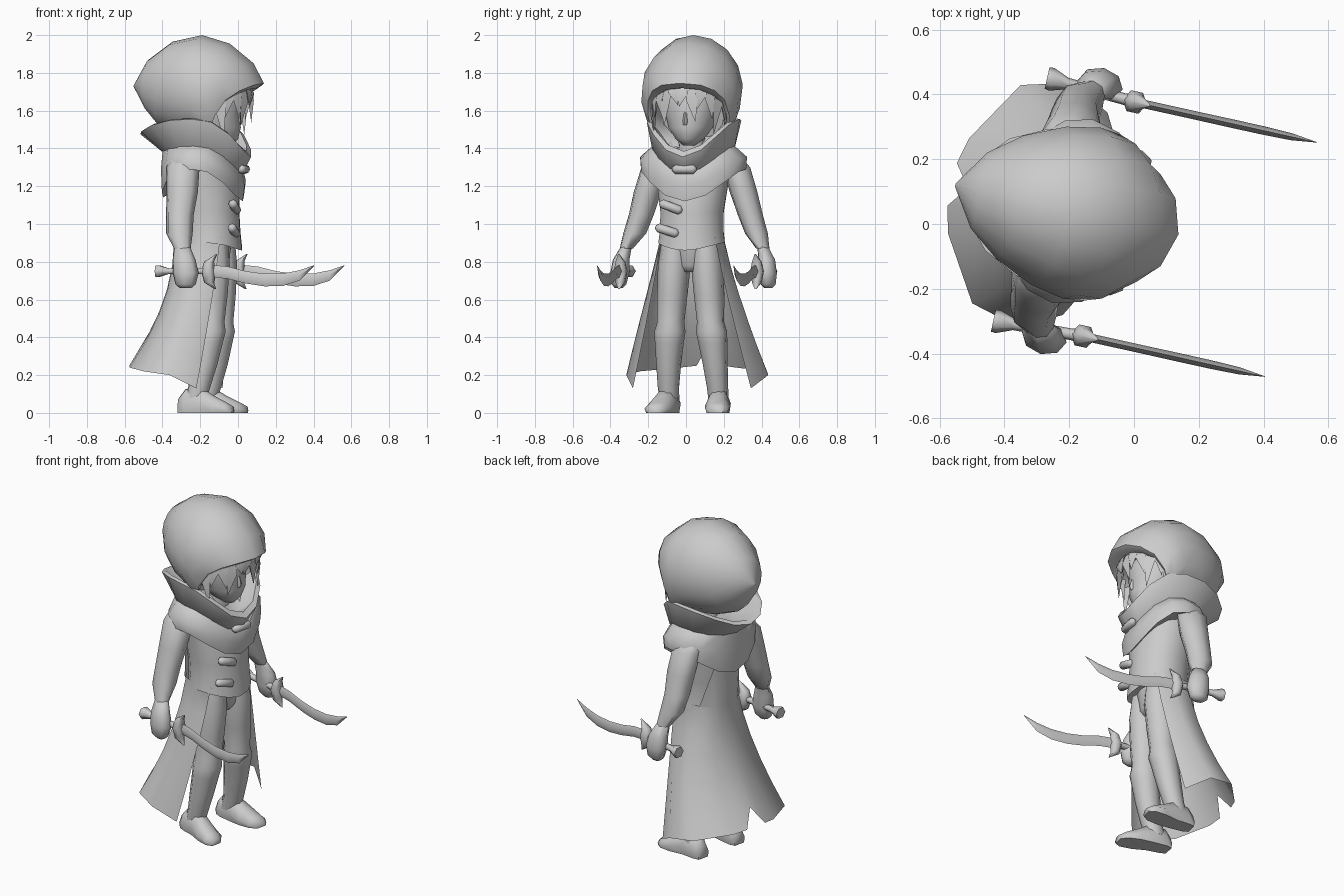
import bpy, bmesh, math
from mathutils import Matrix, Vector

cube = bpy.data.objects.get("Cube")
if cube:
    bpy.data.objects.remove(cube, do_unlink=True)

# The figure faces +x, turned a little
PLACE = Matrix.Translation((-0.19, 0.04, 0)) @ Matrix.Rotation(math.radians(-12.5), 4, 'Z')

GREY = bpy.data.materials.new("plain_grey")
GREY.use_nodes = True
GREY.diffuse_color = (0.6, 0.6, 0.6, 1)
GREY.node_tree.nodes["Principled BSDF"].inputs["Base Color"].default_value = (0.6, 0.6, 0.6, 1)


def finish(name, bm, angle=60):
    bmesh.ops.recalc_face_normals(bm, faces=bm.faces)
    me = bpy.data.meshes.new(name)
    bm.to_mesh(me)
    bm.free()
    me.materials.append(GREY)
    ob = bpy.data.objects.new(name, me)
    bpy.context.collection.objects.link(ob)
    ob.matrix_world = PLACE
    bpy.ops.object.select_all(action='DESELECT')
    ob.select_set(True)
    bpy.context.view_layer.objects.active = ob
    bpy.ops.object.shade_smooth_by_angle(angle=math.radians(angle))


def loft(name, rings, closed=True, angle=60):
    """Skin a list of equal-length point rings; closed rings are capped."""
    bm = bmesh.new()
    rows = [[bm.verts.new(p) for p in r] for r in rings]
    n = len(rows[0])
    for a, b in zip(rows, rows[1:]):
        for i in range(n if closed else n - 1):
            j = (i + 1) % n
            bm.faces.new((a[i], a[j], b[j], b[i]))
    if closed:
        bm.faces.new(rows[0])
        bm.faces.new(rows[-1])
    bmesh.ops.remove_doubles(bm, verts=bm.verts, dist=0.0005)
    finish(name, bm, angle)


def oval(c, rx, ry, n=8):
    """Level ring around a centre."""
    return [(c[0] + rx * math.cos(2 * math.pi * i / n),
             c[1] + ry * math.sin(2 * math.pi * i / n), c[2]) for i in range(n)]


def band(front, side, back, cx=0, n=16, p=2.6):
    """Ring given by (x, z) at front and back and (y, z) at the sides."""
    out = []
    for i in range(n):
        a = 2 * math.pi * i / n
        c, s = math.cos(a), math.sin(a)
        end = front if c >= 0 else back
        out.append((cx + abs(c) * (end[0] - cx), side[0] * s,
                    side[1] + (end[1] - side[1]) * abs(c) ** p))
    return out


def section(tx, tz, bx, bz, w, sag=0, e=1, n=16):
    """Tilted hood section from top point to bottom point; small e is boxier."""
    out = []
    for i in range(n):
        a = 2 * math.pi * i / n
        c, s = math.cos(a), math.sin(a)
        u = (1 + math.copysign(abs(c) ** e, c)) / 2
        out.append((bx + (tx - bx) * (1 + c) / 2 - sag * abs(s) ** 1.5,
                    w * math.copysign(abs(s) ** e, s), bz + (tz - bz) * u))
    return out


# Hood: from back point to brim, then folded inward
loft("hood", [
    section(-.37, 1.735, -.37, 1.725, .005),
    section(-.29, 1.87, -.30, 1.60, .12),
    section(-.16, 1.965, -.235, 1.52, .195),
    section(0, 2.0, -.15, 1.48, .25),
    section(.15, 1.955, -.05, 1.46, .27, .02),
    section(.28, 1.85, .05, 1.44, .262, .07, .9),
    section(.335, 1.745, .10, 1.40, .22, .10, .75),
    section(.30, 1.72, .08, 1.41, .19, .09, .75),
    section(.10, 1.72, .0, 1.44, .17, .03)])

# Head, nose and neck
loft("head", [oval(c, a, b, 12) for c, a, b in (
    ((.11, 0, 1.415), .05, .03), ((.09, 0, 1.45), .105, .075),
    ((.07, 0, 1.51), .14, .12), ((.06, 0, 1.58), .145, .14),
    ((.06, 0, 1.66), .155, .155), ((.05, 0, 1.74), .13, .14))])
loft("nose", [oval(c, a, b, 6) for c, a, b in (
    ((.20, 0, 1.525), .012, .012), ((.203, 0, 1.545), .018, .014), ((.195, 0, 1.60), .01, .008))])
loft("neck", [oval((.02, 0, 1.30), .09, .09), oval((.05, 0, 1.48), .07, .07)])

# Hair: flat pointed locks around the brow
bm = bmesh.new()
for k in range(-6, 7):
    a = k * 0.235
    drop = (.13, .19, .10)[k % 3] + .022 * abs(k)
    d = Vector((math.cos(a), math.sin(a), 0))
    t = Vector((-d.y, d.x, 0))
    root = Vector((.06, 0, 1.75)) + d * .19
    tip = root + t * .02 * (1 if k % 2 else -1) + d * .012 - Vector((0, 0, drop))
    mid = root + d * .025 - Vector((0, 0, drop * .45))
    vs = [bm.verts.new(p) for p in (root - t * .033, root + t * .033, mid + t * .03,
                                    mid - t * .03, tip, mid - d * .03, root - d * .02)]
    for f in ((0, 1, 2, 3), (3, 2, 4), (2, 5, 4), (5, 3, 4), (1, 6, 5, 2), (6, 0, 3, 5), (1, 0, 6)):
        bm.faces.new([vs[i] for i in f])
finish("hair_locks", bm, 40)

# Mantle over the shoulders and flared collar
loft("mantle", [
    band((.19, 1.15), (.22, 1.31), (-.17, 1.17)),
    band((.22, 1.12), (.285, 1.29), (-.21, 1.14)),
    band((.23, 1.20), (.29, 1.355), (-.215, 1.28)),
    band((.215, 1.29), (.215, 1.42), (-.21, 1.40)),
    band((.15, 1.33), (.12, 1.45), (-.12, 1.42))])
loft("collar", [
    band((.17, 1.25), (.16, 1.37), (-.16, 1.35)),
    band((.222, 1.27), (.222, 1.405), (-.22, 1.385)),
    band((.265, 1.355), (.25, 1.555), (-.335, 1.475)),
    band((.24, 1.385), (.23, 1.56), (-.31, 1.49)),
    band((.16, 1.34), (.15, 1.45), (-.16, 1.43))])

# Tunic with a dipped hem, and hips
loft("tunic", [
    band((.17, .89), (.15, .91), (-.10, .91), .05),
    band((.215, .86), (.18, .90), (-.125, .90), .05),
    band((.205, .96), (.172, .96), (-.13, .96), .05),
    band((.20, 1.06), (.170, 1.06), (-.14, 1.06), .04),
    band((.20, 1.18), (.19, 1.20), (-.16, 1.20), .02),
    band((.14, 1.34), (.20, 1.36), (-.15, 1.36))])
loft("hips", [oval((.06, 0, .745), .06, .05, 12), oval((.055, 0, .78), .09, .10, 12),
              oval((.045, 0, .92), .115, .15, 12)])


# Toggles down the chest
def toggle(name, c, tilt):
    r = .024
    m = Matrix.Translation(c) @ Matrix.Rotation(tilt, 4, 'X')
    loft(name, [[m @ Vector((r * k * math.cos(j * math.pi / 4), t,
                             r * k * math.sin(j * math.pi / 4))) for j in range(8)]
                for t, k in ((-.065, .4), (-.05, 1), (.05, 1), (.065, .4))])


toggle("top_toggle", (.225, 0, 1.29), 0)
toggle("middle_toggle", (.195, -.08, 1.09), -.35)
toggle("lower_toggle", (.195, -.10, .965), -.3)

# Coat tail: one sheet, notched at the middle of the back
waist = [(.13, .145), (.04, .172), (-.07, .15), (-.125, .09), (-.14, .05), (-.145, 0)]
hem = [(.04, .32, .13), (-.09, .385, .2), (-.24, .345, .22),
       (-.36, .15, .24), (-.38, .067, .25), (-.33, 0, .35)]


def tail_row(t):
    half = [(w[0] + (h[0] - w[0]) * t ** (1.2 if h[0] > 0 else 2),
             w[1] + (h[1] - w[1]) * t ** 1.1,
             .92 + (h[2] - .92) * t) for w, h in zip(waist, hem)]
    return half + [(x, -y, z) for x, y, z in half[-2::-1]]


top = [(x * 1.12, y, 1.18 if x < -.1 else .93) for x, y, z in tail_row(0)]
loft("coat_tail", [top] + [tail_row(t / 5) for t in range(6)], closed=False)

# Limbs and blades, once for each side
for side, s in (("left", 1), ("right", -1)):
    loft(side + "_arm", [oval((x, s * y, z), a, b) for x, y, z, a, b in (
        (-.06, .17, 1.37, .07, .06), (-.055, .22, 1.30, .09, .075), (-.05, .26, 1.17, .085, .075),
        (-.055, .295, 1.05, .075, .068), (-.05, .33, .95, .072, .062),
        (-.025, .37, .87, .045, .036))])
    loft(side + "_hand", [oval((x, s * y, z), a, b) for x, y, z, a, b in (
        (-.025, .37, .88, .042, .03), (-.01, .395, .81, .062, .045), (0, .40, .74, .07, .052),
        (0, .405, .68, .055, .04), (0, .405, .66, .03, .02))])
    # Trouser leg running into a boot with a soft cuff
    loft(side + "_leg", [oval((x, s * y, z), a, b, 10) for x, y, z, a, b in (
        (.05, .085, .90, .11, .075), (.065, .09, .78, .105, .086), (.07, .10, .62, .09, .08),
        (.07, .108, .48, .075, .072), (.07, .113, .43, .083, .083), (.06, .118, .37, .078, .077),
        (.04, .126, .26, .072, .066), (.015, .133, .14, .06, .057), (-.01, .133, .06, .06, .052))])
    foot = []
    for x, w, h in ((-.095, .04, .08), (-.06, .053, .125), (.02, .058, .14),
                    (.10, .07, .09), (.17, .064, .055), (.205, .035, .035)):
        y = s * (.136 + .17 * max(x, 0))
        foot.append([(x, y + w * u, h * v) for u, v in
                     ((-.85, 0), (.85, 0), (1, .4), (.55, .9), (0, 1), (-.55, .9), (-1, .4))])
    loft(side + "_foot", foot)

    # Curved blade: (x, lower z, upper z), thin diamond section
    y = s * .37
    blade = []
    for x, lo, hi in ((.12, .72, .785), (.22, .71, .775), (.32, .685, .75), (.42, .67, .737),
                      (.52, .672, .738), (.61, .70, .755), (.69, .778, .782)):
        m, w = (lo + hi) / 2, .013 * (hi - lo) / .065
        blade.append([(x, y, lo), (x, y + w, m), (x, y, hi), (x, y - w, m)])
    loft(side + "_blade", blade, angle=80)
    # Grip with flared pommel
    grip = []
    for x, r in ((-.165, .034), (-.15, .036), (-.10, .018), (.08, .018), (.13, .026)):
        grip.append([(x, y + s * .012 * (.12 - x) / .25 + r * math.cos(k * math.pi / 3),
                      .75 + r * math.sin(k * math.pi / 3)) for k in range(6)])
    loft(side + "_grip", grip)
    # Crescent guard
    loft(side + "_guard", [oval((x, y, z), r, r, 6) for x, z, r in (
        (.155, .655, .004), (.12, .69, .027), (.115, .75, .038),
        (.12, .80, .027), (.16, .84, .004))])
